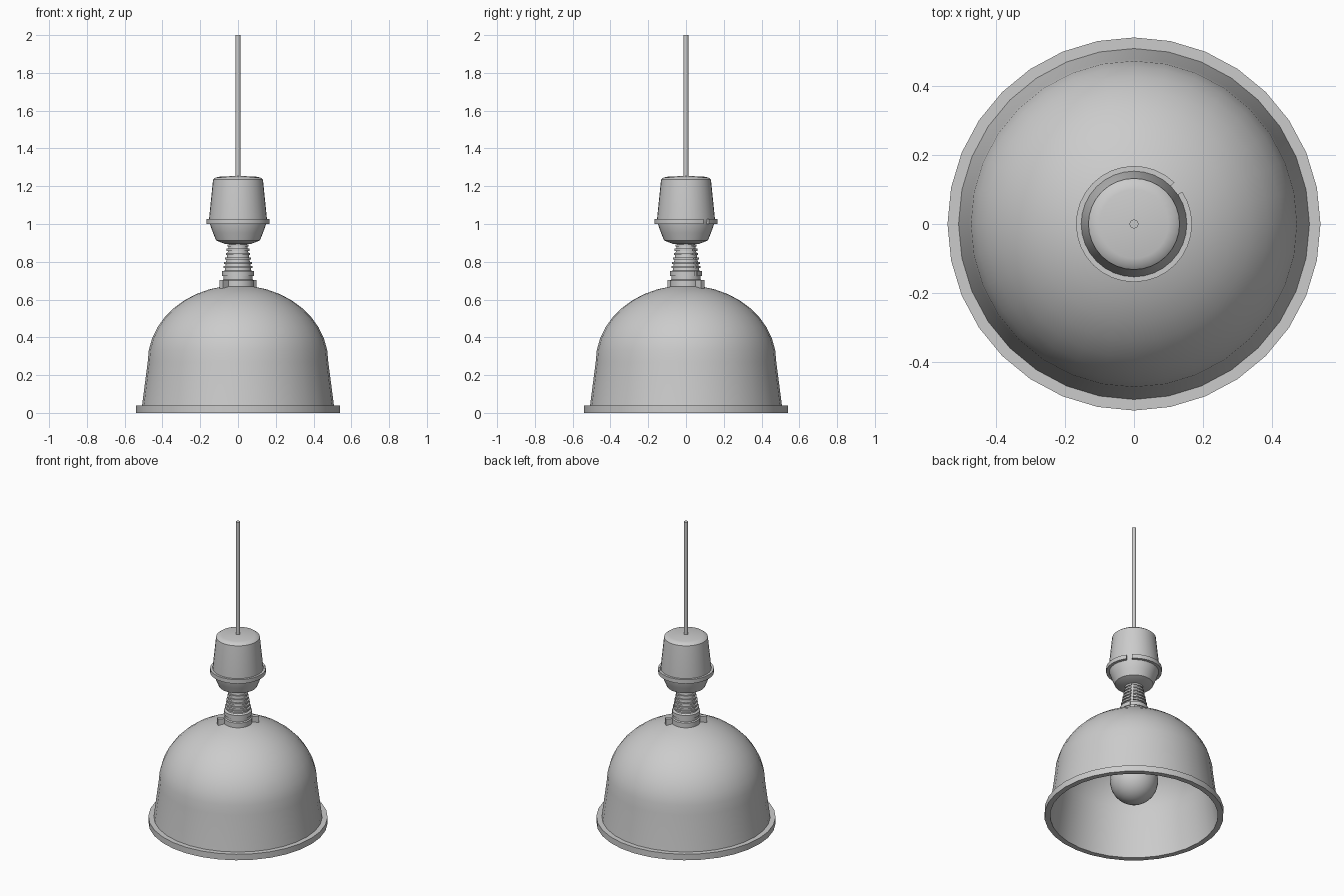
import bpy, bmesh, math
from mathutils import Matrix

if "Cube" in bpy.data.objects:
    bpy.data.objects.remove(bpy.data.objects["Cube"])


def lathe(name, profile, sides=32, smooth=35, start=0, sweep=360):
    """Revolve (radius, z) points about z; a partial sweep gets capped ends."""
    full = sweep == 360
    cols = sides if full else sides + 1
    bm = bmesh.new()
    rings = []
    for r, z in profile:
        if r == 0:
            rings.append([bm.verts.new((0, 0, z))] * cols)
            continue
        angs = [math.radians(start + sweep * i / sides) for i in range(cols)]
        rings.append([bm.verts.new((r * math.cos(a), r * math.sin(a), z)) for a in angs])
    for lo, hi in zip(rings, rings[1:]):
        for i in range(sides):
            j = (i + 1) % cols
            quad = list(dict.fromkeys((lo[i], lo[j], hi[j], hi[i])))
            if len(quad) > 2:
                bm.faces.new(quad)
    if not full:
        for c in (0, -1):
            bm.faces.new([ring[c] for ring in rings[:-1]])
    bmesh.ops.recalc_face_normals(bm, faces=bm.faces)
    me = bpy.data.meshes.new(name)
    bm.to_mesh(me)
    bm.free()
    ob = bpy.data.objects.new(name, me)
    bpy.context.collection.objects.link(ob)
    bpy.ops.object.select_all(action='DESELECT')
    ob.select_set(True)
    bpy.context.view_layer.objects.active = ob
    bpy.ops.object.shade_smooth_by_angle(angle=math.radians(smooth))
    return ob


def split_ring(name, r_in, r_out, z0, z1):
    """Square-section ring with a small gap at the back right."""
    prof = [(r_in, z0), (r_out, z0), (r_out, z1), (r_in, z1), (r_in, z0)]
    return lathe(name, prof, sides=31, start=46, sweep=348)


def dome(radius, height, base, steps=9, top=0.08):
    end = math.acos(top / radius)
    return [(radius * math.cos(end * i / steps), base + height * math.sin(end * i / steps))
            for i in range(steps + 1)]


# Shade: thin bell with a flat rim
outer = [(0.54, 0), (0.54, 0.04), (0.508, 0.04)] + dome(0.478, 0.405, 0.27)
inner = [(0.506, 0)] + [(0.504, 0.04)] + dome(0.472, 0.398, 0.27)
lathe("shade", outer + inner[::-1] + [(0.54, 0)])

# Collar and tapered cord grip under the socket
lathe("grip", [(0, 0.64), (0.085, 0.64), (0.085, 0.70), (0.078, 0.705), (0.078, 0.75),
               (0.07, 0.755), (0.045, 0.91), (0, 0.91)])
split_ring("grip_base_ring", 0.06, 0.084, 0.725, 0.75)
for i in range(6):
    z = 0.766 + 0.023 * i
    r = 0.078 - 0.0045 * i
    split_ring(f"grip_rib_{i + 1}", r - 0.025, r, z, z + 0.011)

# Diagonal wings at the foot of the grip
bm = bmesh.new()
bmesh.ops.create_cube(bm, size=1, matrix=Matrix.Translation((0, 0, 0.67))
                      @ Matrix.Rotation(math.radians(45), 4, 'Z')
                      @ Matrix.Diagonal((0.25, 0.025, 0.065, 1)))
me = bpy.data.meshes.new("grip_wings")
bm.to_mesh(me)
bm.free()
bpy.context.collection.objects.link(bpy.data.objects.new("grip_wings", me))

# Socket housing with its split band
lathe("housing", [(0, 0.895), (0.07, 0.895), (0.116, 0.913), (0.132, 0.913 + 0.04),
                  (0.153, 1.01), (0.153, 1.03), (0.132, 1.235), (0.12, 1.245),
                  (0.10, 1.25), (0, 1.255)])
split_ring("housing_band", 0.145, 0.168, 1.0, 1.027)

# Hanging cord
lathe("cord", [(0, 1.24), (0.013, 1.24), (0.013, 2.0), (0, 2.0)], sides=16)

# Bulb: round globe narrowing into a neck and lampholder
R, C = 0.145, 0.24
globe = [(R * math.sin(a), C - R * math.cos(a))
         for a in (math.radians(14 * k) for k in range(10))]
lathe("bulb", globe + [(0.068, 0.40), (0.055, 0.46), (0.055, 0.54), (0, 0.54)])
lathe("lampholder", [(0, 0.50), (0.065, 0.50), (0.07, 0.66), (0, 0.66)])
